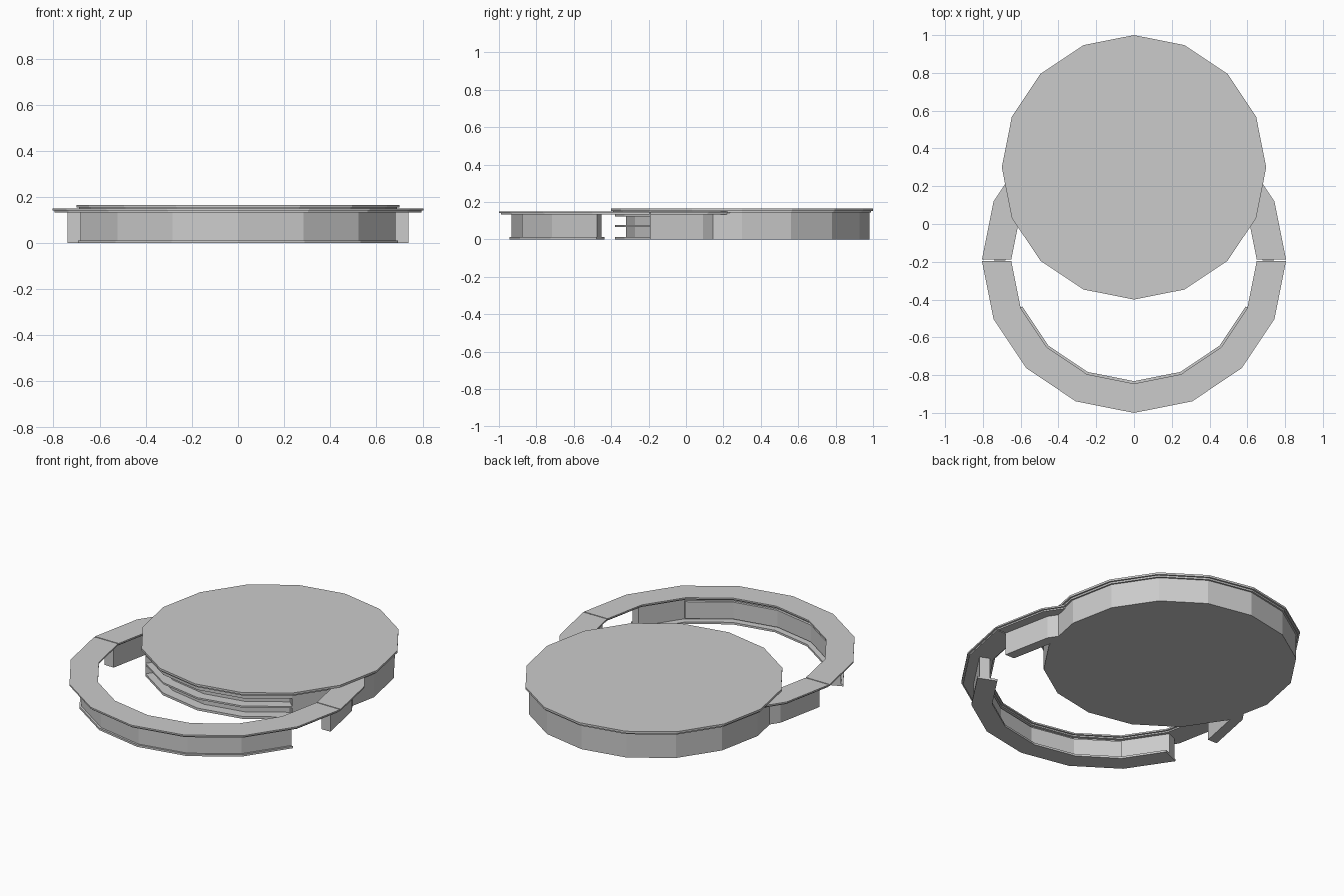
import bpy, bmesh
from math import sin, cos, radians

cube = bpy.data.objects.get("Cube")
if cube:
    bpy.data.objects.remove(cube, do_unlink=True)

grey = bpy.data.materials.new("light grey")
grey.use_nodes = True
grey.diffuse_color = (0.6, 0.6, 0.6, 1)
grey.node_tree.nodes["Principled BSDF"].inputs["Base Color"].default_value = (0.6, 0.6, 0.6, 1)

STEP = 22.5          # every round part has sixteen sides
DESK_Y = 0.30        # centre of the round desk
RING_Y = -0.192      # centre of the counter ring


def finish(name, bm):
    bmesh.ops.recalc_face_normals(bm, faces=bm.faces)
    mesh = bpy.data.meshes.new(name)
    bm.to_mesh(mesh)
    bm.free()
    mesh.materials.append(grey)
    obj = bpy.data.objects.new(name, mesh)
    bpy.context.collection.objects.link(obj)
    return obj


def prism(name, outline, z0, z1):
    """Extrude a flat outline between two heights."""
    bm = bmesh.new()
    face = bm.faces.new([bm.verts.new((x, y, z0)) for x, y in outline])
    top = bmesh.ops.extrude_face_region(bm, geom=[face])["geom"]
    verts = [v for v in top if isinstance(v, bmesh.types.BMVert)]
    bmesh.ops.translate(bm, verts=verts, vec=(0, 0, z1 - z0))
    return finish(name, bm)


def arc(cy, r, first, last):
    """Polygon corners from one side number to another."""
    return [(r * cos(radians(i * STEP)), cy + r * sin(radians(i * STEP)))
            for i in range(first, last + 1)]


def disc(name, cy, r, z0, z1):
    return prism(name, arc(cy, r, 0, 15), z0, z1)


def band(name, cy, r0, r1, first, last, z0, z1):
    """Curved slab between two radii."""
    return prism(name, arc(cy, r1, first, last) + arc(cy, r0, first, last)[::-1], z0, z1)


# Round desk: top, trim and solid base with an open shelf bay at the front
disc("desk_top", DESK_Y, 0.70, 0.153, 0.165)
disc("desk_top_trim", DESK_Y, 0.69, 0.143, 0.153)
base = arc(DESK_Y, 0.68, -2, 10) + arc(DESK_Y, 0.62, 10, 14)
prism("desk_base", base, 0, 0.143)
for name, z0, z1 in (("bottom_shelf", 0, 0.014), ("middle_shelf", 0.066, 0.076),
                     ("top_shelf", 0.122, 0.143)):
    band(name, DESK_Y, 0.62, 0.68, 10, 14, z0, z1)

# Counter ring: front half, then a short return on each side into the desk
sections = (("front", RING_Y - 0.003, 8, 16),
            ("left", RING_Y + 0.003, 0, 2),
            ("right", RING_Y + 0.003, 6, 8))
for side, cy, first, last in sections:
    band(side + "_counter_top", cy, 0.65, 0.805, first, last, 0.141, 0.15)
    band(side + "_counter_trim", cy, 0.66, 0.795, first, last, 0.133, 0.141)

# Walls under the counter, leaving an entrance on each side
band("front_wall", RING_Y, 0.68, 0.74, 9, 15, 0, 0.133)
band("front_plinth", RING_Y, 0.64, 0.752, 9, 15, 0, 0.012)
band("front_inner_panel", RING_Y, 0.665, 0.68, 10, 14, 0.02, 0.12)
band("left_wall", RING_Y, 0.68, 0.74, 0, 2, 0, 0.133)
band("right_wall", RING_Y, 0.68, 0.74, 6, 8, 0, 0.133)
